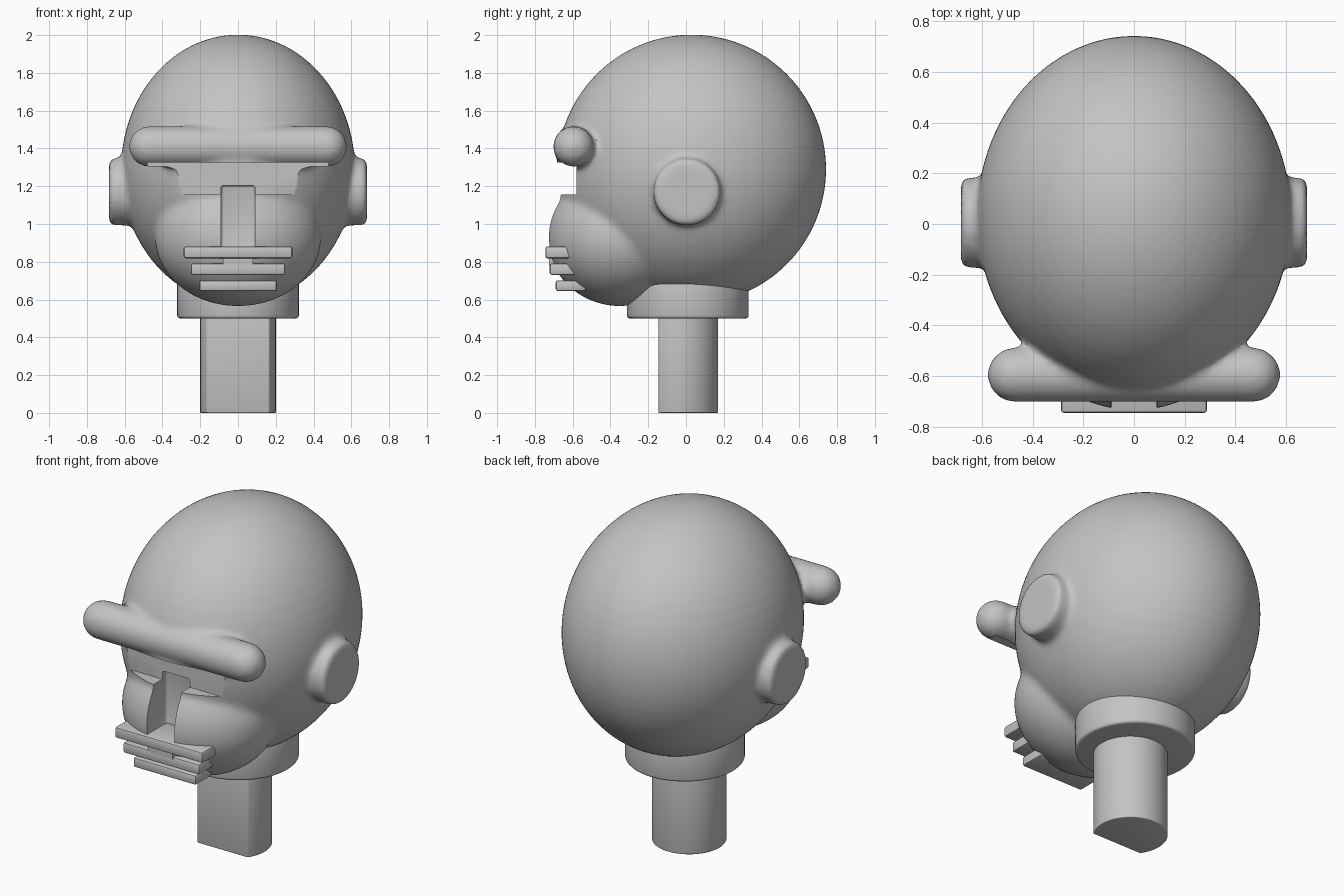
import bpy
from math import radians, pi

old = bpy.data.objects.get("Cube")
if old:
    bpy.data.objects.remove(old, do_unlink=True)

clay = bpy.data.materials.new("grey clay")
clay.use_nodes = True
grey = (0.55, 0.55, 0.55, 1)
clay.diffuse_color = grey
clay.node_tree.nodes["Principled BSDF"].inputs["Base Color"].default_value = grey


def activate(obj):
    bpy.ops.object.select_all(action='DESELECT')
    obj.select_set(True)
    bpy.context.view_layer.objects.active = obj


def finish(name):
    """Name the new primitive, bake its transform and colour it."""
    obj = bpy.context.object
    obj.name = name
    activate(obj)
    bpy.ops.object.transform_apply(location=False, rotation=True, scale=True)
    obj.data.materials.append(clay)
    return obj


def modify(obj, kind, **settings):
    activate(obj)
    mod = obj.modifiers.new(kind.title(), kind)
    for key, value in settings.items():
        setattr(mod, key, value)
    bpy.ops.object.modifier_apply(modifier=mod.name)


def bevel(obj, width, segments=3):
    modify(obj, 'BEVEL', width=width, segments=segments,
           limit_method='ANGLE', angle_limit=radians(40))


def ellipsoid(name, loc, radii):
    bpy.ops.mesh.primitive_uv_sphere_add(segments=64, ring_count=32, location=loc)
    bpy.context.object.scale = radii
    return finish(name)


def cylinder(name, loc, radius, depth, along_x=False):
    bpy.ops.mesh.primitive_cylinder_add(vertices=64, radius=radius, depth=depth, location=loc,
                                        rotation=(0, pi / 2 if along_x else 0, 0))
    return finish(name)


def box(name, x, y, z):
    """Box from its lower and upper bounds on each axis."""
    bounds = (x, y, z)
    bpy.ops.mesh.primitive_cube_add(size=1, location=[(a + b) / 2 for a, b in bounds])
    bpy.context.object.scale = [b - a for a, b in bounds]
    return finish(name)


def carve(obj, cutter):
    cutter.hide_render = True
    modify(obj, 'BOOLEAN', operation='DIFFERENCE', object=cutter, solver='EXACT')
    bpy.data.objects.remove(cutter, do_unlink=True)


def smooth(obj):
    activate(obj)
    bpy.ops.object.shade_smooth_by_angle(angle=radians(35))


# Cranium, muzzle, ears and brow bar, fused into one soft form
head = ellipsoid("head", (0, 0.03, 1.29), (0.62, 0.713, 0.713))
parts = [ellipsoid("muzzle", (0, -0.35, 0.93), (0.44, 0.385, 0.365)),
         cylinder("brow", (0, -0.595, 1.41), 0.108, 0.94, along_x=True)]
for side in (-1, 1):
    parts.append(ellipsoid("brow_end", (side * 0.47, -0.595, 1.41), (0.108,) * 3))
    ear = cylinder("ear", (side * 0.59, 0.005, 1.17), 0.178, 0.186, along_x=True)
    bevel(ear, 0.02)
    parts.append(ear)
activate(head)
for part in parts:
    part.select_set(True)
bpy.ops.object.join()
modify(head, 'REMESH', mode='VOXEL', voxel_size=0.016)
modify(head, 'SMOOTH', factor=0.5, iterations=12)

# Flat eye recess below the brow, and the upright nose slot
carve(head, box("eye_cutter", (-0.48, 0.48), (-0.95, -0.58), (1.155, 1.325)))
nose_cutter = box("nose_cutter", (-0.09, 0.09), (-0.95, -0.54), (0.87, 1.205))
bevel(nose_cutter, 0.015)
carve(head, nose_cutter)
smooth(head)

# Three stacked mouth bars, narrowing towards the chin
mouth = (("upper_lip", 0.288, -0.745, 0.818, 0.882),
         ("middle_lip", 0.25, -0.722, 0.73, 0.792),
         ("lower_lip", 0.206, -0.69, 0.645, 0.702))
for name, half, front, low, high in mouth:
    lip = box(name, (-half, half), (front, -0.53), (low, high))
    bevel(lip, 0.012, 2)
    smooth(lip)
bridge = box("lip_bridge", (-0.08, 0.08), (-0.725, -0.6), (0.78, 0.83))

# Collar under the skull
collar = cylinder("collar", (0, 0.01, 0.6), 0.322, 0.2)
bevel(collar, 0.015)
smooth(collar)

# Round neck post with a flat front
neck = cylinder("neck", (0, -0.03, 0.3), 0.2, 0.6)
carve(neck, box("neck_cutter", (-0.5, 0.5), (-0.6, -0.145), (-0.2, 0.9)))
bevel(neck, 0.025)
smooth(neck)
